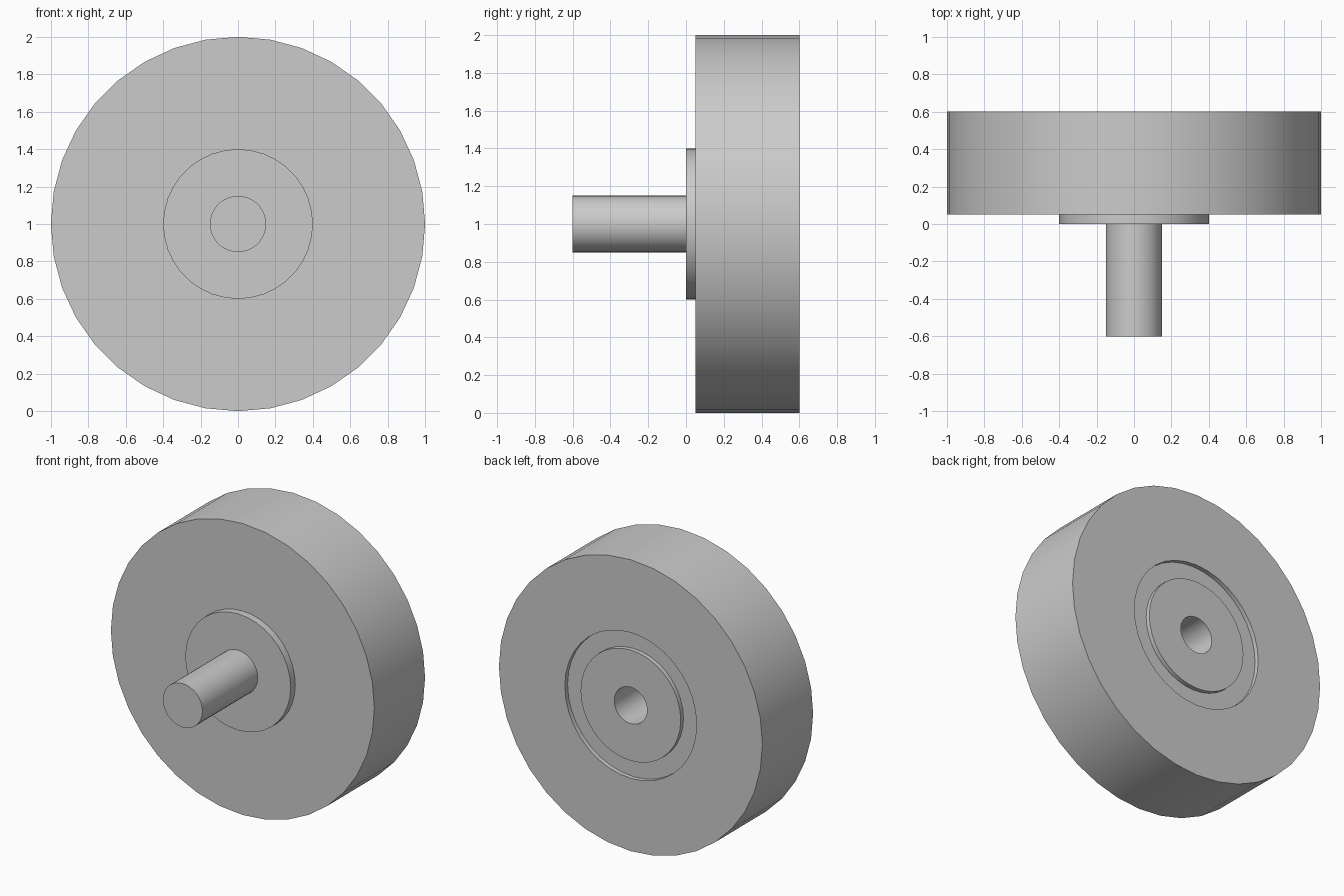
import bpy
import bmesh
import math

SIDES = 36
AXLE_HEIGHT = 1.0

cube = bpy.data.objects.get("Cube")
if cube:
    bpy.data.objects.remove(cube, do_unlink=True)

# Single plain grey finish
grey = bpy.data.materials.new("plain grey")
grey.use_nodes = True
colour = (0.6, 0.6, 0.6, 1.0)
grey.diffuse_color = colour
grey.node_tree.nodes["Principled BSDF"].inputs["Base Color"].default_value = colour


def lathe(name, profile, cap_start=False, cap_end=False):
    """Revolve (radius, y) points around the front-to-back axle."""
    bm = bmesh.new()
    rings = []
    for radius, y in profile:
        ring = []
        for i in range(SIDES):
            a = math.tau * i / SIDES
            ring.append(bm.verts.new((radius * math.cos(a), y, radius * math.sin(a))))
        rings.append(ring)
    for near, far in zip(rings, rings[1:]):
        for i in range(SIDES):
            j = (i + 1) % SIDES
            bm.faces.new((near[i], near[j], far[j], far[i]))
    if cap_start:
        bm.faces.new(list(reversed(rings[0])))
    if cap_end:
        bm.faces.new(rings[-1])
    # Profiles run from the front outwards and round to the back
    for face in bm.faces:
        face.normal_flip()
    mesh = bpy.data.meshes.new(name)
    bm.to_mesh(mesh)
    bm.free()
    mesh.materials.append(grey)
    obj = bpy.data.objects.new(name, mesh)
    obj.location.z = AXLE_HEIGHT
    bpy.context.collection.objects.link(obj)
    bpy.ops.object.select_all(action="DESELECT")
    obj.select_set(True)
    bpy.context.view_layer.objects.active = obj
    bpy.ops.object.mode_set(mode="EDIT")
    bpy.ops.mesh.select_all(action="SELECT")
    bpy.ops.mesh.normals_make_consistent(inside=False)
    bpy.ops.object.mode_set(mode="OBJECT")
    bpy.ops.object.shade_smooth_by_angle(angle=math.radians(30))
    return obj


# Wheel: broad rim, ring groove and blind axle bore in the back face
groove_floor = 0.57
lathe("wheel", [
    (0.12, 0.05), (1.0, 0.05), (1.0, 0.6),
    (0.5, 0.6), (0.5, groove_floor), (0.38, groove_floor), (0.38, 0.6),
    (0.125, 0.6), (0.125, 0.06),
], cap_start=True, cap_end=True)

# Raised flange on the front of the wheel
lathe("flange", [(0.4, 0.0), (0.4, 0.05)], cap_start=True)

# Solid shaft reaching forward from the flange
lathe("shaft", [(0.15, -0.6), (0.15, 0.0)], cap_start=True)
